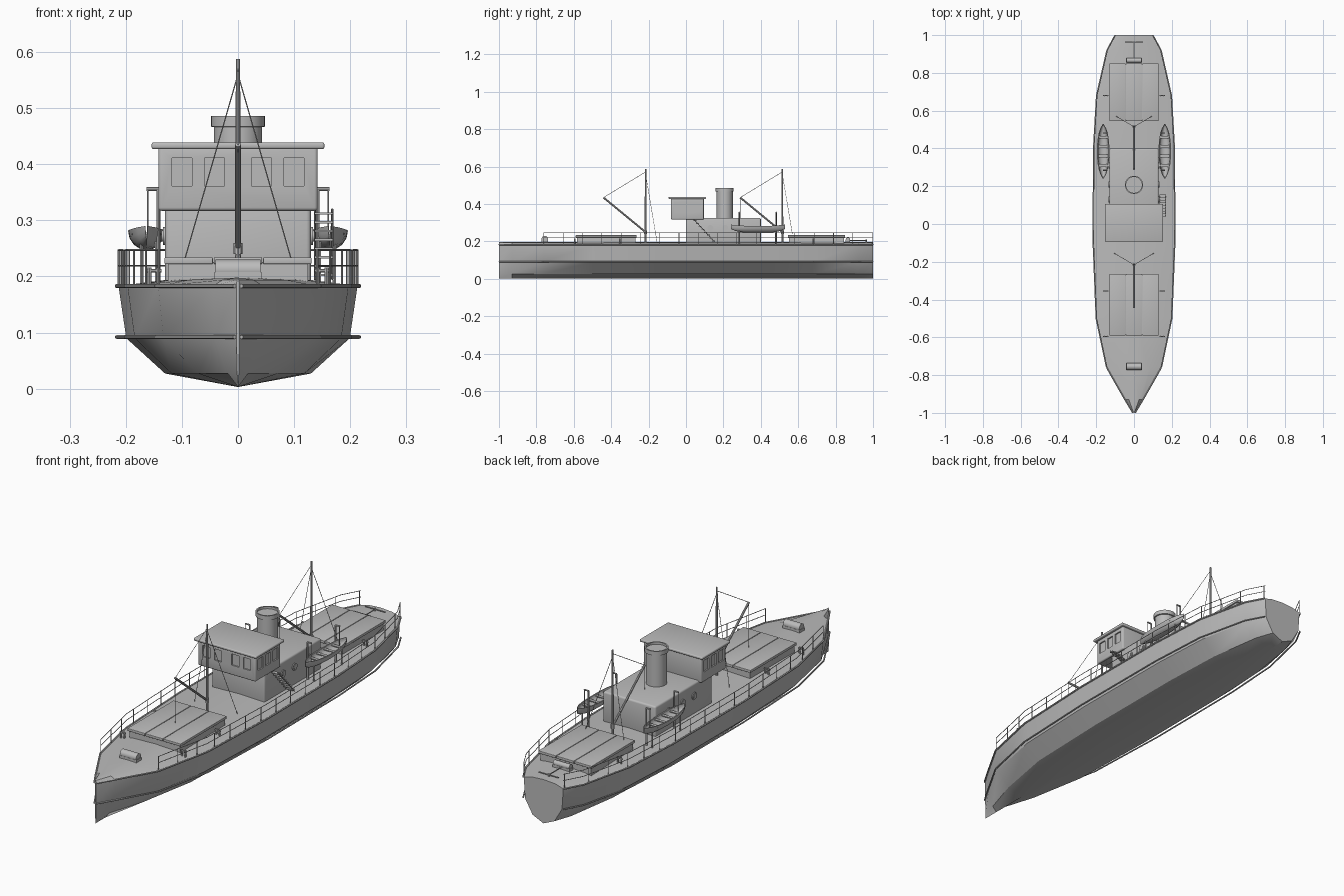
import bpy, bmesh, math
from mathutils import Vector

if "Cube" in bpy.data.objects:
    bpy.data.objects.remove(bpy.data.objects["Cube"])

grey = bpy.data.materials.new("ship grey")
grey.diffuse_color = (0.5, 0.5, 0.5, 1)
grey.use_nodes = True
grey.node_tree.nodes["Principled BSDF"].inputs["Base Color"].default_value = grey.diffuse_color


def finish(name, bm, smooth=True):
    bmesh.ops.recalc_face_normals(bm, faces=bm.faces)
    me = bpy.data.meshes.new(name)
    bm.to_mesh(me)
    bm.free()
    ob = bpy.data.objects.new(name, me)
    bpy.context.collection.objects.link(ob)
    me.materials.append(grey)
    if smooth:
        bpy.ops.object.select_all(action='DESELECT')
        bpy.context.view_layer.objects.active = ob
        ob.select_set(True)
        bpy.ops.object.shade_smooth_by_angle(angle=math.radians(30))
    return ob


def add_box(bm, x0, x1, y0, y1, z0, z1, bevel=0):
    r = bmesh.ops.create_cube(bm, size=1)
    for v in r['verts']:
        v.co = ((x0 + x1) / 2 + v.co.x * (x1 - x0), (y0 + y1) / 2 + v.co.y * (y1 - y0),
                (z0 + z1) / 2 + v.co.z * (z1 - z0))
    if bevel:
        edges = list({e for v in r['verts'] for e in v.link_edges})
        bmesh.ops.bevel(bm, geom=edges, offset=bevel, segments=3, affect='EDGES', profile=0.5)


def add_rod(bm, a, b, r, n=6, r2=None):
    a, b = Vector(a), Vector(b)
    d = b - a
    m = d.to_track_quat('Z', 'Y').to_matrix().to_4x4()
    m.translation = (a + b) / 2
    bmesh.ops.create_cone(bm, cap_ends=True, segments=n, radius1=r, radius2=r2 or r,
                          depth=d.length, matrix=m)


def add_path(bm, pts, r, n=6):
    for a, b in zip(pts, pts[1:]):
        add_rod(bm, a, b, r, n)


def loft(bm, rings, cap_start=False, cap_end=False):
    vs = [[bm.verts.new(p) for p in ring] for ring in rings]
    n = len(vs[0])
    for a, b in zip(vs, vs[1:]):
        for i in range(n):
            bm.faces.new((a[i], a[(i + 1) % n], b[(i + 1) % n], b[i]))
    if cap_start:
        bm.faces.new(vs[0])
    if cap_end:
        bm.faces.new(vs[-1])


# Hull: station y, deck half width, chine factor
stations = [(-1, .003, .5), (-.93, .045, .4), (-.76, .142, .5), (-.5, .197, .6), (-.1, .213, .61),
            (.4, .211, .61), (.68, .195, .6), (.92, .14, .58), (1, .097, .55)]


def half_width(y):
    for (a, wa, _), (b, wb, _) in zip(stations, stations[1:]):
        if a <= y <= b:
            return wa + (wb - wa) * (y - a) / (b - a)


bm = bmesh.new()
rings = []
for y, w, c in stations:
    side = [(w * c, .027), (w * .935, .09), (w, .183), (w * .6, .194)]
    rings.append([(0, y, .003)] + [(x, y, z) for x, z in side] + [(0, y, .198)]
                 + [(-x, y, z) for x, z in reversed(side)])
loft(bm, rings, True, True)
finish("hull", bm)

# Rubbing strakes and guard rails follow the deck outline
bm = bmesh.new()
rail = bmesh.new()
for s in (-1, 1):
    for z, r in ((.183, .004), (.092, .0035)):
        add_path(bm, [(s * (w + .003), y, z) for y, w, _ in stations], r)
    for z in (.219, .247):
        add_path(rail, [(s * w, y, z) for y, w, _ in stations[2:]], .0015, 5)
    for i in range(18):
        y = -.76 + 1.755 * i / 17
        x = s * half_width(y)
        add_rod(rail, (x, y, .183), (x, y, .248), .0018, 5)
finish("rubbing_strakes", bm)
finish("guard_rails", rail)

# Cargo hatches: coaming and three cover boards
for name, y0, y1 in (("fore_hatch", -.59, -.265), ("aft_hatch", .545, .85)):
    bm = bmesh.new()
    add_box(bm, -.125, .125, y0 + .006, y1 - .006, .18, .226)
    for i in range(3):
        x = -.131 + i * .088
        add_box(bm, x, x + .086, y0, y1, .222, .234, .002)
    finish(name, bm)

# Deckhouse with portholes
bm = bmesh.new()
add_box(bm, -.13, .13, 0, .4, .18, .326, .008)
for s in (-1, 1):
    for y in (.13, .21, .31):
        add_rod(bm, (s * .128, y, .272), (s * .134, y, .272), .016, 16)
        add_rod(bm, (s * .128, y, .272), (s * .136, y, .272), .010, 16)
finish("deckhouse", bm)

# Wheelhouse with recessed windows cut by a boolean
bm = bmesh.new()
add_box(bm, -.142, .142, -.08, .095, .317, .432, .006)
house = finish("wheelhouse", bm)
bm = bmesh.new()
for x in (-.1, -.042, .042, .1):
    add_box(bm, x - .018, x + .018, -.1, -.074, .361, .411)
for s in (-1, 1):
    for y in (-.045, .007, .06):
        add_box(bm, s * .148 - .012, s * .148 + .012, y - .018, y + .018, .361, .411)
cutter = finish("window_cutter", bm, False)
mod = house.modifiers.new("windows", 'BOOLEAN')
mod.object = cutter
mod.solver = 'EXACT'
cutter.hide_render = True
cutter.hide_viewport = True
bm = bmesh.new()
add_box(bm, -.154, .154, -.093, .106, .427, .439, .004)
finish("wheelhouse_roof", bm)

# Funnel with a thicker rim and sunken top
bm = bmesh.new()
prof = [(.043, .32), (.043, .466), (.048, .467), (.048, .486), (.042, .486), (.042, .476)]
loft(bm, [[(r * math.cos(t * math.pi / 16), .207 + r * math.sin(t * math.pi / 16), z)
           for t in range(32)] for r, z in prof], True, True)
finish("funnel", bm)

# Masts with derrick booms and stays
for name, y in (("fore_mast", -.216), ("aft_mast", .515)):
    bm = bmesh.new()
    add_rod(bm, (0, y, .185), (0, y, .588), .0055, 10, .004)
    tip = (0, y - .225, .435)
    add_rod(bm, (0, y, .25), tip, .005, 8)
    add_rod(bm, (0, y, .24), (0, y, .26), .008, 8)
    add_rod(bm, tip, (0, y, .572), .0012, 4)
    add_rod(bm, tip, (0, y - .225, .235), .0012, 4)
    for s in (-1, 1):
        add_rod(bm, (0, y, .56), (s * .106, y + .062, .192), .0012, 4)
    finish(name, bm)

# Lifeboats: outer shell, inner shell, thwarts; and their davits
for s, name in ((-1, "left"), (1, "right")):
    bm = bmesh.new()
    cx, cy, n = s * .163, .385, 12
    rings = []
    for i in range(n + 1):
        u = -1 + 2 * i / n
        k = max(.06, (1 - abs(u) ** 2.4) ** .7)
        top = .282 + .008 * u * u
        y = cy + .145 * u
        ring = []
        for scale, floor in ((1, .247 + .02 * u ** 4), (.84, .262 + .012 * u ** 4)):
            arc = [(cx + .033 * k * scale * math.cos(a * math.pi / 8), y,
                    top - (top - floor) * math.sin(a * math.pi / 8)) for a in range(9)]
            ring += arc if scale == 1 else arc[::-1]
        rings.append(ring)
    loft(bm, rings, True, True)
    for y in (.31, .36, .41, .46):
        add_box(bm, cx - .026, cx + .026, y - .007, y + .007, .274, .278)
    finish(name + "_lifeboat", bm)
    bm = bmesh.new()
    for y in (.285, .482):
        add_path(bm, [(s * .142, y, .185), (s * .142, y, .356), (s * .163, y, .356)], .0035, 8)
        add_rod(bm, (s * .161, y, .358), (s * .161, y, .27), .0015, 5)
        for x in (.145, .172):
            add_rod(bm, (s * x, y, .185), (s * x, y, .262), .003, 6)
    finish(name + "_davits", bm)

# Companion stairs on the right side
bm = bmesh.new()
for x in (.137, .168):
    add_rod(bm, (x, .155, .195), (x, .04, .32), .002, 5)
for i in range(8):
    t = (i + .5) / 8
    y, z = .155 - .115 * t, .195 + .125 * t
    add_box(bm, .136, .169, y - .008, y + .008, z - .002, z + .002)
finish("stairs", bm)

# Bollard pairs on both sides
bm = bmesh.new()
for s in (-1, 1):
    for y in (-.595, -.355, .68):
        x = s * .15
        for dx in (-.008, .008):
            add_rod(bm, (x + dx, y, .18), (x + dx, y, .216), .004, 8)
        add_rod(bm, (x - .014, y, .21), (x + .014, y, .21), .003, 8)
finish("bollards", bm)

# Winches at bow and stern
for name, y, r in (("bow_winch", -.755, .018), ("stern_winch", .866, .012)):
    bm = bmesh.new()
    add_box(bm, -.042, .042, y - r, y + r, .19, .208)
    add_rod(bm, (-.04, y, .212), (.04, y, .212), r, 16)
    finish(name, bm)

# Steering tiller at the stern
bm = bmesh.new()
add_rod(bm, (0, .87, .205), (0, .963, .205), .002, 6)
add_rod(bm, (-.048, .963, .205), (.048, .963, .205), .003, 6)
add_rod(bm, (0, .963, .19), (0, .963, .21), .004, 8)
finish("tiller", bm)
